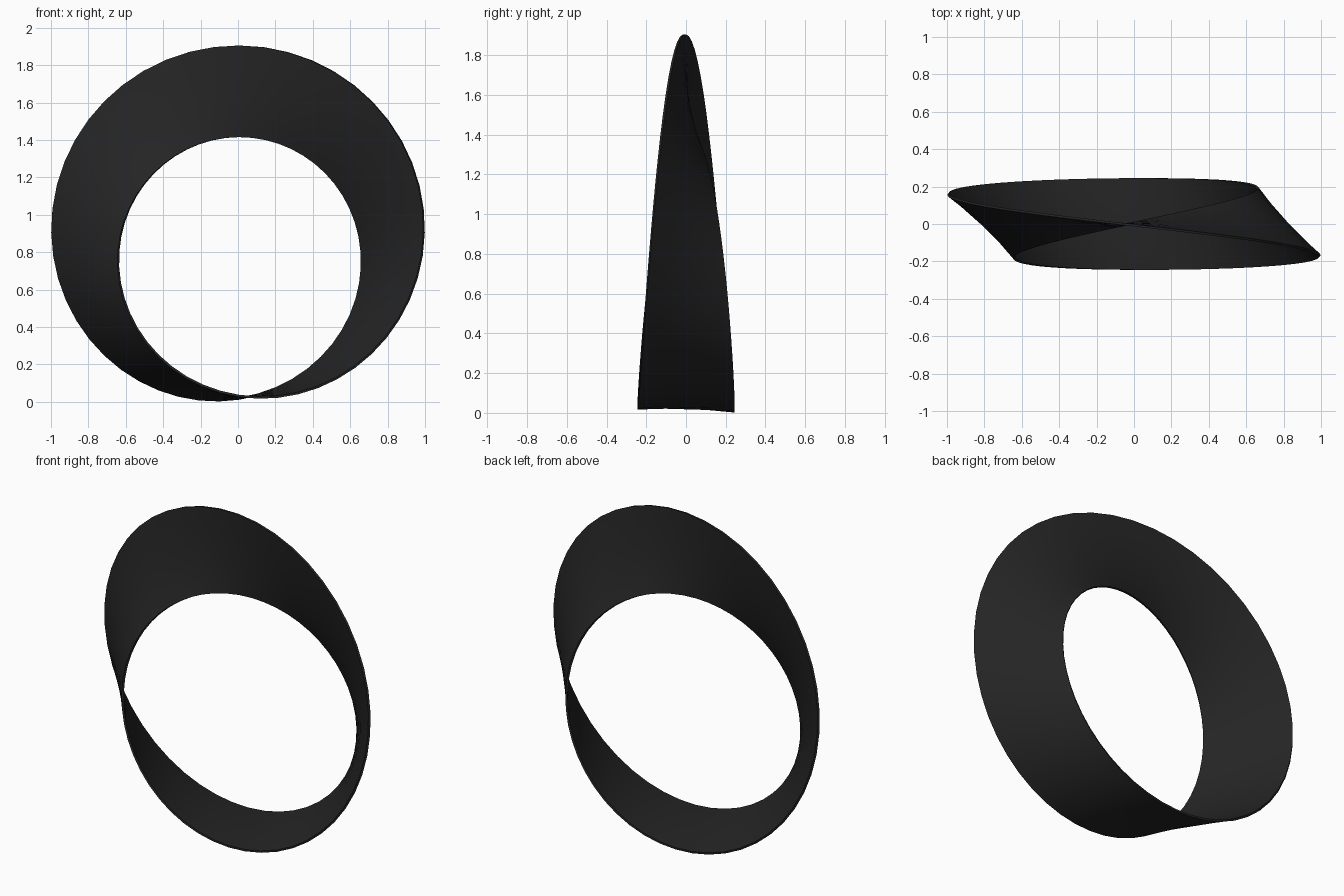
import bpy
import bmesh
from math import sin, cos, pi, radians
from mathutils import Vector

cube = bpy.data.objects.get("Cube")
if cube:
    bpy.data.objects.remove(cube, do_unlink=True)

RADIUS, HALF_WIDTH, THICKNESS = 0.818, 0.245, 0.012
CENTRE = Vector((0.005, 0, 0.842))
STEPS, ACROSS = 50, 8
TWIST_OFFSET = radians(-1.75)

# Charcoal material
mat = bpy.data.materials.new("charcoal")
mat.use_nodes = True
colour = (0.018, 0.018, 0.018, 1)
mat.diffuse_color = colour
bsdf = next(n for n in mat.node_tree.nodes if n.type == 'BSDF_PRINCIPLED')
bsdf.inputs["Base Color"].default_value = colour

# Thin rectangular section: one face out, the other face back
spread = [HALF_WIDTH * (2 * i / ACROSS - 1) for i in range(ACROSS + 1)]
section = [(s, THICKNESS / 2) for s in spread]
section += [(-s, -THICKNESS / 2) for s in spread]
count = len(section)

# Sweep the section around the ring while it makes a half turn
bm = bmesh.new()
rings = []
for k in range(STEPS):
    t = 2 * pi * k / STEPS
    a = TWIST_OFFSET - t / 2
    radial = Vector((sin(t), 0, cos(t)))
    axial = Vector((0, 1, 0))
    along = radial * cos(a) + axial * sin(a)
    normal = axial * cos(a) - radial * sin(a)
    rings.append([bm.verts.new(CENTRE + radial * RADIUS + along * s + normal * h)
                  for s, h in section])

# Join neighbouring rings; the last meets the first turned half way round
for k in range(STEPS):
    here, after = rings[k], rings[(k + 1) % STEPS]
    shift = count // 2 if k == STEPS - 1 else 0
    for i in range(count):
        j = (i + 1) % count
        bm.faces.new((here[i], here[j],
                      after[(j + shift) % count], after[(i + shift) % count]))
bmesh.ops.recalc_face_normals(bm, faces=bm.faces[:])

mesh = bpy.data.meshes.new("twisted_band")
bm.to_mesh(mesh)
bm.free()
mesh.materials.append(mat)
band = bpy.data.objects.new("twisted_band", mesh)
bpy.context.collection.objects.link(band)

# Smooth faces, crisp rim
bpy.ops.object.select_all(action='DESELECT')
band.select_set(True)
bpy.context.view_layer.objects.active = band
bpy.ops.object.shade_smooth_by_angle(angle=radians(40))
